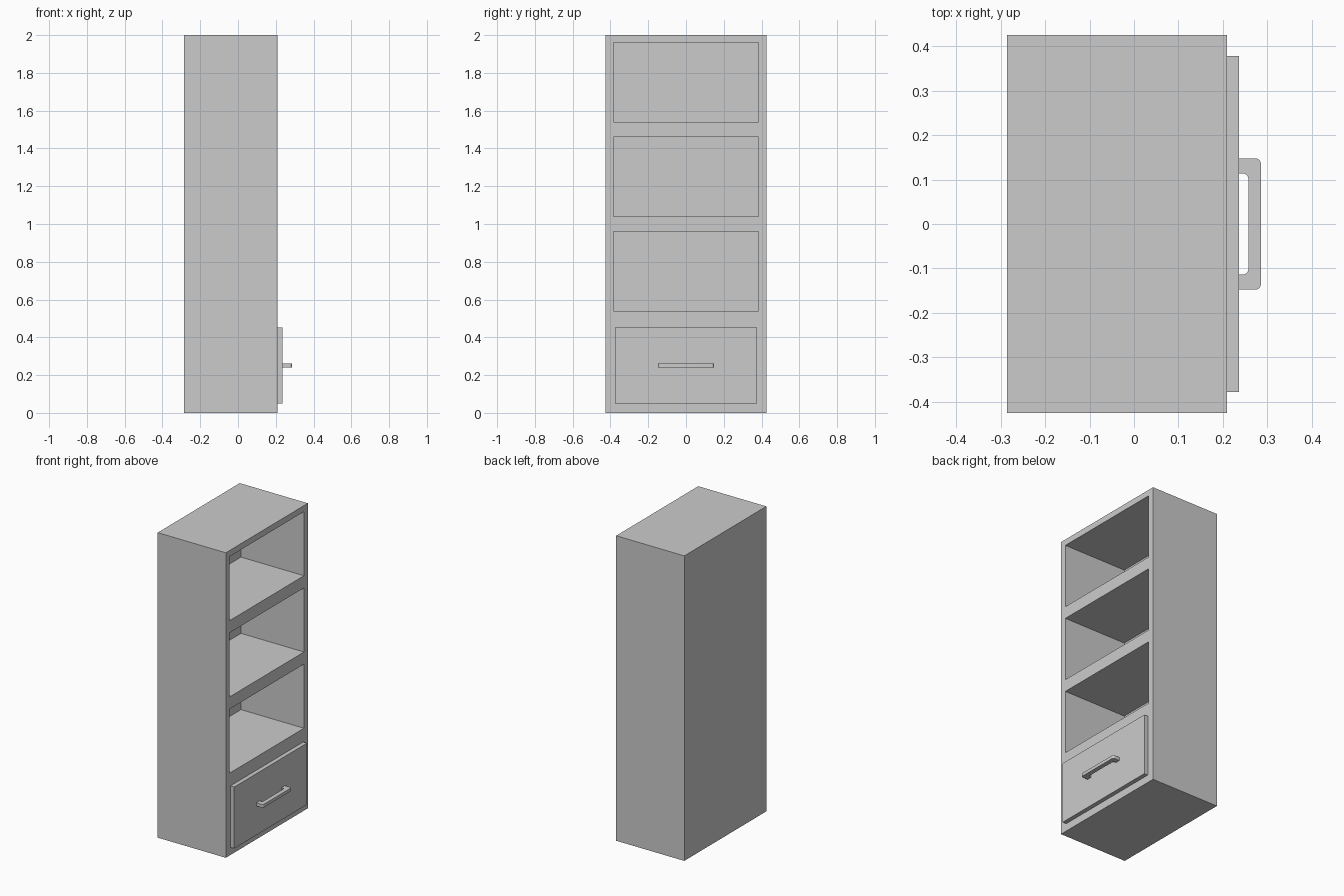
import bpy, bmesh
from math import sin, cos, pi

if "Cube" in bpy.data.objects:
    bpy.data.objects.remove(bpy.data.objects["Cube"])


def box(name, x, y, z):
    bm = bmesh.new()
    bmesh.ops.create_cube(bm, size=1)
    for v in bm.verts:
        for i, (a, b) in enumerate((x, y, z)):
            v.co[i] = a if v.co[i] < 0 else b
    mesh = bpy.data.meshes.new(name)
    bm.to_mesh(mesh)
    bm.free()
    ob = bpy.data.objects.new(name, mesh)
    bpy.context.collection.objects.link(ob)
    return ob


# Cabinet body with three open compartments facing +x
W, BACK, FACE, T = 0.425, -0.285, 0.209, 0.04
body = box("cabinet_body", (BACK, FACE), (-W, W), (0, 2))
for i in range(3):
    z0 = 0.54 + 0.5 * i
    cutter = box("compartment_cutter", (BACK + T - 0.003, FACE + 0.1),
                 (-W + T, W - T), (z0, z0 + 0.42))
    cutter.hide_render = True
    mod = body.modifiers.new("compartment", 'BOOLEAN')
    mod.operation = 'DIFFERENCE'
    mod.solver = 'EXACT'
    mod.object = cutter
    bpy.context.view_layer.objects.active = body
    bpy.ops.object.modifier_apply(modifier=mod.name)
    bpy.data.objects.remove(cutter)

# Drawer front
FRONT = 0.2365
box("drawer_front", (FACE, FRONT), (-0.377, 0.377), (0.05, 0.453))


# Drawer handle: rounded U profile extruded upwards
def rounded_half(x, y, r, steps=6):
    """Half of a U outline: foot on the drawer, then the rounded corner."""
    arc = [(x - r + r * sin(a), y - r + r * cos(a))
           for a in (pi / 2 * k / steps for k in range(steps + 1))]
    return [(FRONT, y)] + arc


def mirrored(half):
    return half + [(x, -y) for x, y in reversed(half)]


outline = mirrored(rounded_half(0.285, 0.1475, 0.012))
outline += mirrored(rounded_half(0.257, 0.114, 0.013))[::-1]
bm = bmesh.new()
face = bm.faces.new([bm.verts.new((x, y, 0.241)) for x, y in outline])
new = bmesh.ops.extrude_face_region(bm, geom=[face])["geom"]
bmesh.ops.translate(bm, vec=(0, 0, 0.021),
                    verts=[g for g in new if isinstance(g, bmesh.types.BMVert)])
bmesh.ops.recalc_face_normals(bm, faces=bm.faces)
mesh = bpy.data.meshes.new("drawer_handle")
bm.to_mesh(mesh)
bm.free()
handle = bpy.data.objects.new("drawer_handle", mesh)
bpy.context.collection.objects.link(handle)
bpy.ops.object.select_all(action='DESELECT')
handle.select_set(True)
bpy.context.view_layer.objects.active = handle
bpy.ops.object.shade_smooth_by_angle()
